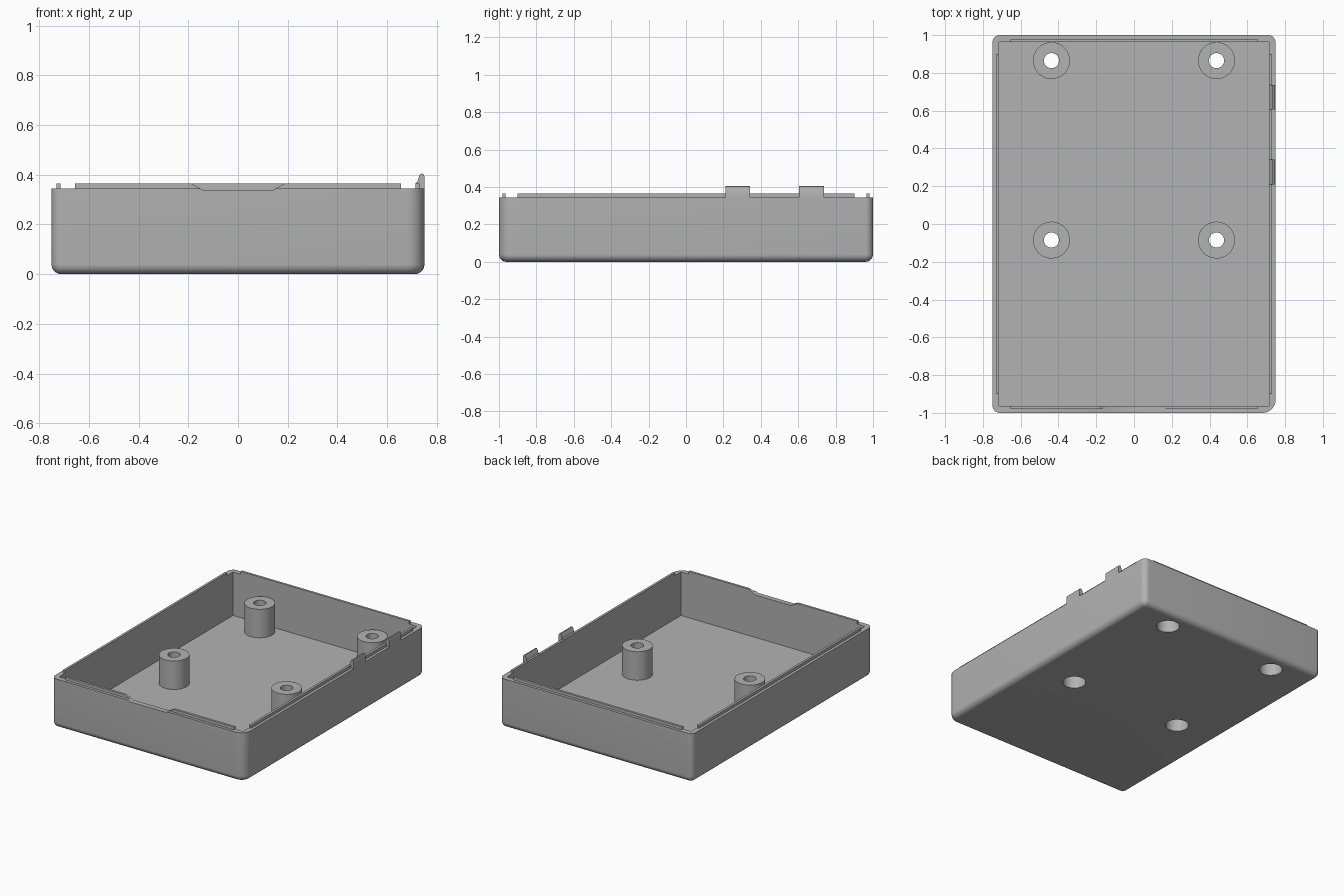
import bpy, bmesh, math
from math import sin, cos, pi

cube = bpy.data.objects.get("Cube")
if cube:
    bpy.data.objects.remove(cube, do_unlink=True)

HX, HY, RIM = 0.75, 1.0, 0.345      # outer half sizes and rim height
WALL, FLOOR, FILLET = 0.036, 0.04, 0.04
LIP = 0.0165                        # thickness of the raised lip
POSTS = [(x, y) for x in (-0.437, 0.437) for y in (-0.085, 0.865)]
SEG = 48

grey = bpy.data.materials.new("plastic grey")
grey.use_nodes = True
COLOUR = (0.448, 0.448, 0.448, 1)
grey.diffuse_color = COLOUR
grey.node_tree.nodes["Principled BSDF"].inputs["Base Color"].default_value = COLOUR


def finish(name, bm):
    bmesh.ops.remove_doubles(bm, verts=bm.verts[:], dist=1e-5)
    bmesh.ops.recalc_face_normals(bm, faces=bm.faces[:])
    mesh = bpy.data.meshes.new(name)
    bm.to_mesh(mesh)
    bm.free()
    mesh.materials.append(grey)
    ob = bpy.data.objects.new(name, mesh)
    bpy.context.collection.objects.link(ob)
    return ob


def smooth(ob):
    bpy.ops.object.select_all(action='DESELECT')
    ob.select_set(True)
    bpy.context.view_layer.objects.active = ob
    bpy.ops.object.shade_smooth_by_angle(angle=math.radians(35))


def loft(name, rings, cap=True):
    """Bridge rings of points, optionally closing both ends."""
    bm = bmesh.new()
    loops = [[bm.verts.new(p) for p in ring] for ring in rings]
    n = len(loops[0])
    for a, b in zip(loops, loops[1:]):
        for i in range(n):
            j = (i + 1) % n
            bm.faces.new((a[i], a[j], b[j], b[i]))
    if cap:
        bm.faces.new(loops[0])
        bm.faces.new(loops[-1])
    return finish(name, bm)


def outline(inset, z, steps=8):
    """Rounded rectangle, with one rounder corner at the front left."""
    pts = []
    corners = ((1, 1, 0.04), (-1, 1, 0.04), (-1, -1, 0.04), (1, -1, 0.07))
    for k, (sx, sy, radius) in enumerate(corners):
        r = max(radius - inset, 0)
        if inset == WALL:
            r = 0               # square inside corners
        for i in range(steps + 1):
            a = (k + i / steps) * pi / 2
            pts.append((sx * (HX - inset - r) + r * cos(a),
                        sy * (HY - inset - r) + r * sin(a), z))
    return pts


def circle(x, y, r, z):
    return [(x + r * cos(2 * pi * i / SEG), y + r * sin(2 * pi * i / SEG), z)
            for i in range(SEG)]


def box(name, x0, x1, y0, y1, z0, z1):
    return loft(name, [[(x0, y0, z), (x1, y0, z), (x1, y1, z), (x0, y1, z)]
                       for z in (z0, z1)])


def cut(ob, cutter):
    mod = ob.modifiers.new("cut", 'BOOLEAN')
    mod.operation = 'DIFFERENCE'
    mod.solver = 'EXACT'
    mod.object = cutter
    bpy.context.view_layer.objects.active = ob
    bpy.ops.object.modifier_apply(modifier=mod.name)


# Tray body: filleted bottom, outer wall, rim, inner wall, floor
rings = []
for i in range(9):
    a = i / 8 * pi / 2
    rings.append(outline(FILLET * (1 - sin(a)), FILLET * (1 - cos(a))))
rings += [outline(0, RIM), outline(WALL, RIM), outline(WALL, FLOOR)]
tray = loft("tray_body", rings)

# Raised lips along the inner half of the rim
TOP = 0.365
ix, iy = HX - WALL, HY - WALL
lips = {}
for side, s in (("left", 1), ("right", -1)):
    lips[side] = box(side + "_lip", *sorted((s * ix, s * (ix + LIP))), -0.9, 0.9, RIM, TOP)
for side, s in (("back", 1), ("front", -1)):
    lips[side] = box(side + "_lip", -0.655, 0.655, *sorted((s * iy, s * (iy + LIP))), RIM, TOP)

# Screw recesses through the floor and the sloped notch in the front wall
for x, y in POSTS:
    cutter = loft("recess_cutter", [circle(x, y, 0.075, z) for z in (-0.1, 0.1)])
    cut(tray, cutter)
    bpy.data.objects.remove(cutter, do_unlink=True)
notch = ((-0.14, 0.338), (0.14, 0.338), (0.24, 0.394), (-0.24, 0.394))
cutter = loft("notch_cutter", [[(x, y, z) for x, z in notch] for y in (-1.1, -0.9)])
for ob in (tray, lips["front"]):
    cut(ob, cutter)
bpy.data.objects.remove(cutter, do_unlink=True)
smooth(tray)

# Hollow screw posts with a wide recess below and a narrow hole on top
profile = ((0.0975, FLOOR), (0.0975, 0.24), (0.04, 0.24),
           (0.04, 0.2), (0.075, 0.2), (0.075, FLOOR))
for (x, y), label in zip(POSTS, ("front_right", "back_right", "front_left", "back_left")):
    post = loft(label + "_screw_post", [circle(x, y, r, z) for r, z in profile], cap=False)
    smooth(post)

# Snap tabs on the left wall
tab = ((0.714, RIM), (0.714, 0.366), (0.722, 0.372), (0.729, 0.396), (0.734, 0.403),
       (0.740, 0.405), (0.746, 0.402), (0.75, 0.393), (0.75, RIM))
for label, y0, y1 in (("front", 0.21, 0.342), ("back", 0.605, 0.737)):
    clip = loft(label + "_snap_tab", [[(x, y, z) for x, z in tab] for y in (y0, y1)])
    smooth(clip)
